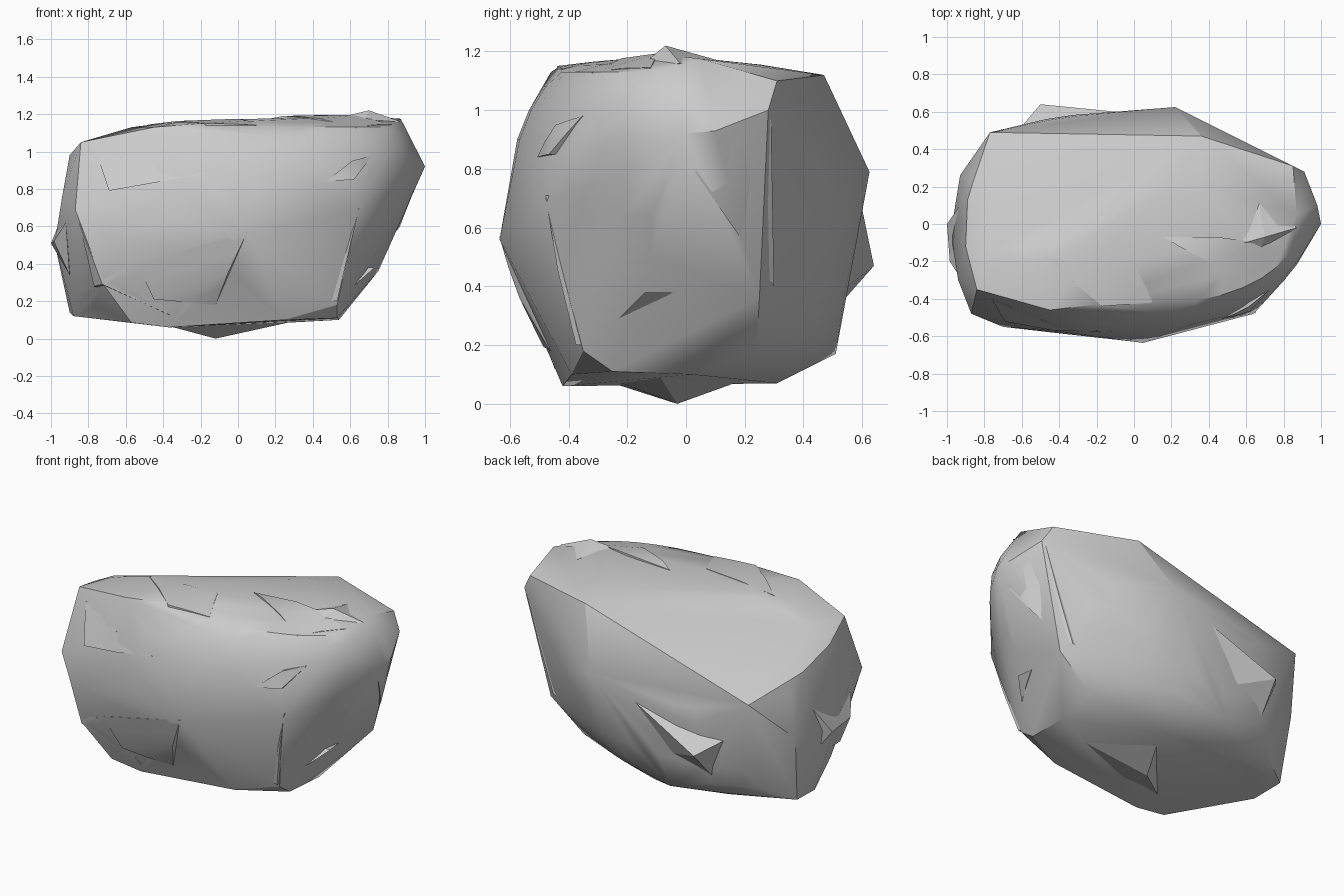
import bpy, bmesh, math
from mathutils import Vector
from mathutils.bvhtree import BVHTree


def hull_object(name, points, angle):
    bm = bmesh.new()
    for p in points:
        bm.verts.new(p)
    res = bmesh.ops.convex_hull(bm, input=bm.verts)
    junk = {g for key in ("geom_interior", "geom_unused") for g in res[key]
            if isinstance(g, bmesh.types.BMVert)}
    bmesh.ops.delete(bm, geom=list(junk), context='VERTS')
    bmesh.ops.recalc_face_normals(bm, faces=bm.faces)
    me = bpy.data.meshes.new(name)
    bm.to_mesh(me)
    bm.free()
    ob = bpy.data.objects.new(name, me)
    bpy.context.collection.objects.link(ob)
    bpy.ops.object.select_all(action='DESELECT')
    ob.select_set(True)
    bpy.context.view_layer.objects.active = ob
    bpy.ops.object.shade_smooth_by_angle(angle=math.radians(angle))
    return ob


def ring(z, x0, x1, y0, y1, n=36):
    # Blunt left end, more pointed right end; back-left of the top slopes down
    cx, cy = x0 + (x1 - x0) * 0.45, (y0 + y1) / 2
    pts = []
    for i in range(n):
        c, s = math.cos(2 * math.pi * i / n), math.sin(2 * math.pi * i / n)
        e = 2 / (2.1 if c > 0 else 2.5)
        a = x1 - cx if c > 0 else cx - x0
        x = cx + math.copysign(abs(c) ** e, c) * a
        y = cy + math.copysign(abs(s) ** e, s) * (y1 - y0) / 2
        slope = 1.205 + 0.272 * x - 0.43 * y
        chamfer = 0.76 + (0.58 - y) * 1.4 + 0.15 * x
        pts.append((x, y, min(z, slope, max(chamfer, 0.7))))
    return pts


# Boulder body: horizontal slices z, xmin, xmax, ymin, ymax
slices = [(0.12, -0.74, 0.40, -0.34, 0.36), (0.17, -0.84, 0.50, -0.42, 0.45),
          (0.24, -0.88, 0.59, -0.49, 0.50), (0.36, -0.91, 0.69, -0.55, 0.545),
          (0.50, -0.93, 0.78, -0.59, 0.57), (0.64, -0.93, 0.85, -0.60, 0.59),
          (0.78, -0.92, 0.90, -0.595, 0.585), (0.90, -0.90, 0.93, -0.575, 0.55),
          (1.00, -0.87, 0.93, -0.535, 0.51), (1.08, -0.77, 0.90, -0.485, 0.45),
          (1.13, -0.60, 0.86, -0.43, 0.38), (1.155, -0.40, 0.78, -0.32, 0.26)]
body = [p for s in slices for p in ring(*s)]

# Broken corners that stand proud of the rounded body
body += [(1.00, 0.00, 0.92), (0.98, 0.10, 0.93), (0.66, -0.07, 1.19), (0.87, 0.05, 1.175),
         (0.36, 0.47, 1.12), (0.85, 0.31, 1.10), (0.91, 0.28, 1.00), (0.22, 0.625, 0.79),
         (-0.84, -0.35, 1.05), (-0.90, -0.12, 0.98), (-0.77, 0.49, 0.80), (-0.94, -0.30, 0.76),
         (-0.28, -0.25, 1.165), (-0.20, -0.43, 1.15), (-0.45, -0.46, 1.13),
         (-0.98, -0.05, 0.51), (-0.93, 0.26, 0.55), (-0.90, 0.20, 0.14), (-0.88, 0.00, 0.12),
         (-0.57, -0.42, 0.085), (-0.37, -0.42, 0.06), (0.25, -0.39, 0.10), (0.53, -0.25, 0.11),
         (0.05, -0.635, 0.56), (0.64, -0.48, 0.68), (0.53, -0.35, 0.18), (0.54, 0.02, 0.10),
         (0.53, 0.24, 0.18), (0.75, 0.25, 0.36), (0.00, 0.31, 0.07), (-0.25, 0.51, 0.17),
         (-0.70, -0.55, 0.55), (-0.87, -0.48, 0.69), (-0.72, -0.49, 0.29)]
boulder = hull_object("boulder", body, 26)
tree = BVHTree.FromPolygons([v.co for v in boulder.data.vertices],
                            [p.vertices for p in boulder.data.polygons])


def chip(name, axis, sign, outline):
    # outline: two in-plane coordinates and height above the boulder surface
    pts, d = [], Vector((0, 0, 0))
    d[axis] = -sign
    u, v = [i for i in range(3) if i != axis]
    mids = [tuple((p[k] + q[k]) / 2 for k in range(3))
            for p, q in zip(outline, outline[1:] + outline[:1])]
    for a, b, h in outline + mids:
        o = Vector((0, 0, 0))
        o[u], o[v], o[axis] = a, b, sign * 5
        hit = tree.ray_cast(o, d)[0]
        if hit:
            pts += [hit - d * (h + 0.003), hit + d * 0.04]
    if len(pts) >= 6:
        hull_object(name, pts, 20)


# Chips on the front, given as x, z, height
chip("front_slab", 1, -1, [(-0.54, 0.40, 0.0), (0.05, 0.57, 0.0), (-0.05, 0.36, 0.02),
                           (-0.12, 0.18, 0.0), (-0.45, 0.21, 0.01)])
chip("front_left_ridge", 1, -1, [(-0.85, 0.62, 0.0), (-0.77, 0.28, 0.02), (-0.68, 0.30, 0.0),
                                 (-0.35, 0.12, 0.0)])
chip("front_upper_slab", 1, -1, [(-0.76, 1.0, 0.0), (-0.69, 0.79, 0.015), (-0.18, 0.88, 0.0)])
chip("front_right_ridge", 1, -1, [(0.65, 0.71, 0.01), (0.53, 0.20, 0.015), (0.50, 0.20, 0.0)])
chip("front_right_flake", 1, -1, [(0.61, 0.95, 0.02), (0.47, 0.84, 0.0), (0.62, 0.85, 0.02),
                                  (0.72, 0.98, 0.0)])

# Chips on the right end, given as y, z, height
chip("right_ridge", 0, 1, [(0.29, 0.97, 0.0), (0.03, 0.79, 0.0), (0.30, 0.40, 0.02)])
chip("right_low_flake", 0, 1, [(-0.23, 0.29, 0.0), (-0.14, 0.38, 0.03), (-0.04, 0.38, 0.0)])

# Chips on the top, given as x, y, height
chip("top_right_flake", 2, 1, [(0.16, -0.07, 0.0), (0.45, -0.07, 0.01), (0.82, -0.12, 0.0),
                               (0.63, -0.32, 0.0), (0.24, -0.12, 0.01)])
chip("top_front_flake", 2, 1, [(-0.48, -0.18, 0.0), (-0.17, -0.44, 0.01), (0.10, -0.42, 0.0),
                               (0.0, -0.2, 0.0)])

# Spur and its ridge on the back, left end nub, keel underneath, peak on top
hull_object("back_spur", [(-0.50, 0.64, 0.47), (-0.62, 0.50, 0.55), (0.11, 0.58, 0.76),
                          (-0.36, 0.54, 0.60), (-0.30, 0.55, 0.40), (-0.52, 0.49, 0.30)], 20)
hull_object("left_nub", [(-1.0, 0.0, 0.51), (-0.985, -0.20, 0.52), (-0.93, 0.10, 0.68),
                         (-0.92, -0.30, 0.62), (-0.90, -0.22, 0.34), (-0.89, 0.12, 0.33)], 20)
hull_object("bottom_keel", [(-0.12, -0.03, 0.0), (-0.42, -0.28, 0.08), (0.38, -0.10, 0.11),
                            (0.0, 0.22, 0.09), (-0.10, -0.30, 0.10)], 20)
hull_object("top_peak", [(0.70, -0.07, 1.22), (0.45, -0.14, 1.16), (0.87, -0.02, 1.16),
                         (0.66, 0.18, 1.15), (0.66, -0.18, 1.13)], 20)
